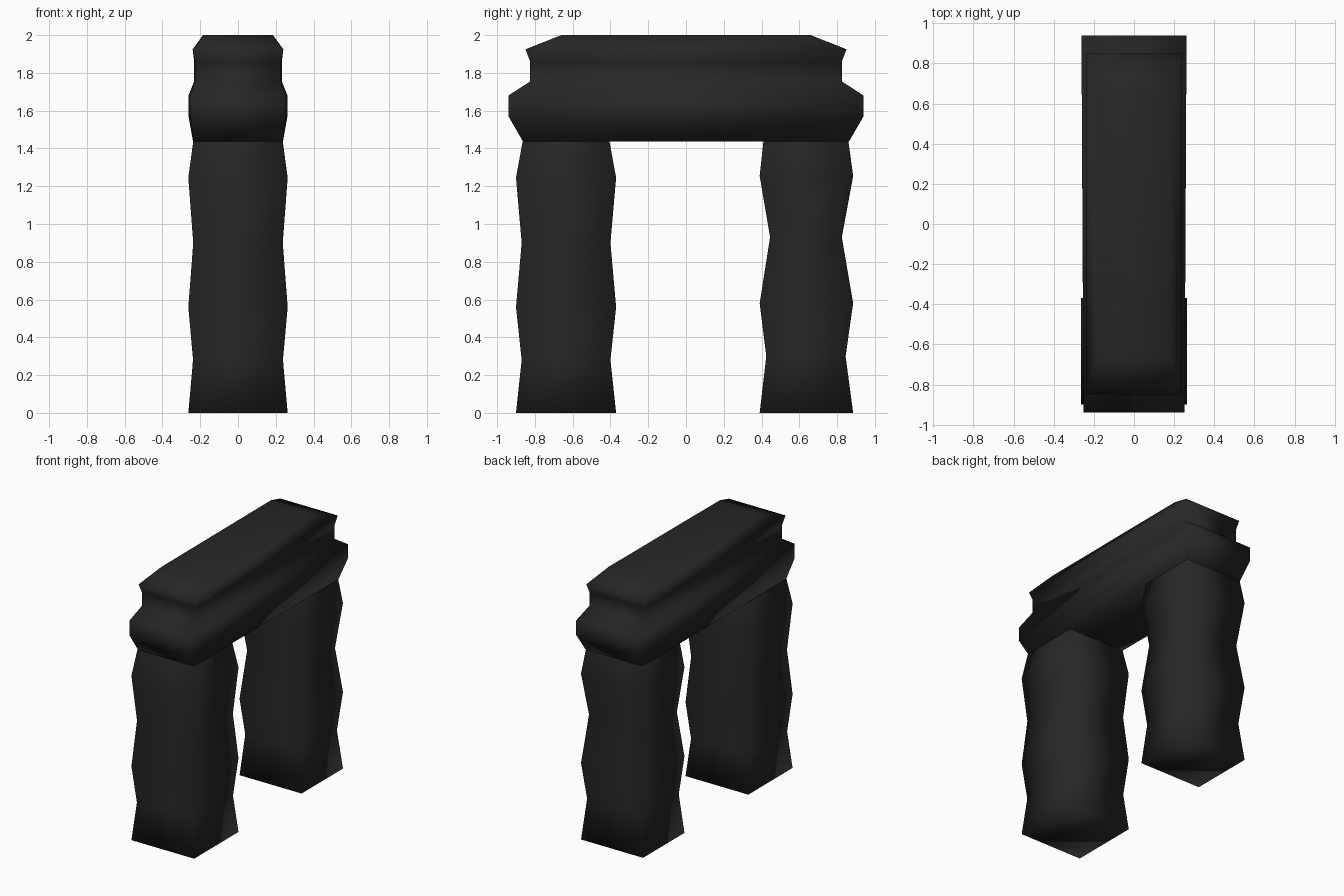
import bpy
import bmesh

if "Cube" in bpy.data.objects:
    bpy.data.objects.remove(bpy.data.objects["Cube"])

stone = bpy.data.materials.new("dark_stone")
stone.diffuse_color = (0.02, 0.02, 0.02, 1)
stone.use_nodes = True
stone.node_tree.nodes["Principled BSDF"].inputs["Base Color"].default_value = stone.diffuse_color


def stack(name, rings, cap_top=True):
    """Loft rectangular rings (z, y_min, y_max, half width at y_min, half width at y_max)."""
    bm = bmesh.new()
    loops = []
    for z, y0, y1, w0, w1 in rings:
        loops.append([bm.verts.new(p) for p in
                      ((-w0, y0, z), (w0, y0, z), (w1, y1, z), (-w1, y1, z))])
    for a, b in zip(loops, loops[1:]):
        for i in range(4):
            j = (i + 1) % 4
            bm.faces.new((a[i], a[j], b[j], b[i]))
    bm.faces.new(loops[0][::-1])
    if cap_top:
        bm.faces.new(loops[-1])
    for f in bm.faces:
        f.smooth = True
    mesh = bpy.data.meshes.new(name)
    bm.to_mesh(mesh)
    bm.free()
    mesh.materials.append(stone)
    obj = bpy.data.objects.new(name, mesh)
    bpy.context.collection.objects.link(obj)
    return obj


# Front pillar: regular bulges
stack("front_pillar", [(z, y0, y1, w, w) for z, y0, y1, w in (
    (0.00, -0.90, -0.37, 0.263),
    (0.28, -0.87, -0.40, 0.238),
    (0.56, -0.90, -0.37, 0.263),
    (0.90, -0.87, -0.40, 0.237),
    (1.245, -0.90, -0.37, 0.263),
    (1.437, -0.865, -0.405, 0.237))], cap_top=False)

# Back pillar: deeper waist in the middle
stack("back_pillar", [(z, y0, y1, w, w) for z, y0, y1, w in (
    (0.00, 0.39, 0.885, 0.26),
    (0.30, 0.425, 0.845, 0.237),
    (0.58, 0.39, 0.885, 0.26),
    (0.93, 0.445, 0.825, 0.235),
    (1.255, 0.39, 0.885, 0.26),
    (1.437, 0.41, 0.86, 0.237))], cap_top=False)

# Lintel: wide lower band, recessed neck and bevelled cap slab
stack("lintel", [(z, -y, y, w0, w1) for z, y, w0, w1 in (
    (1.437, 0.863, 0.235, 0.238),
    (1.57, 0.94, 0.252, 0.262),
    (1.68, 0.94, 0.252, 0.262),
    (1.755, 0.825, 0.228, 0.232),
    (1.86, 0.825, 0.228, 0.232),
    (1.925, 0.85, 0.238, 0.24),
    (2.00, 0.66, 0.18, 0.185))])
